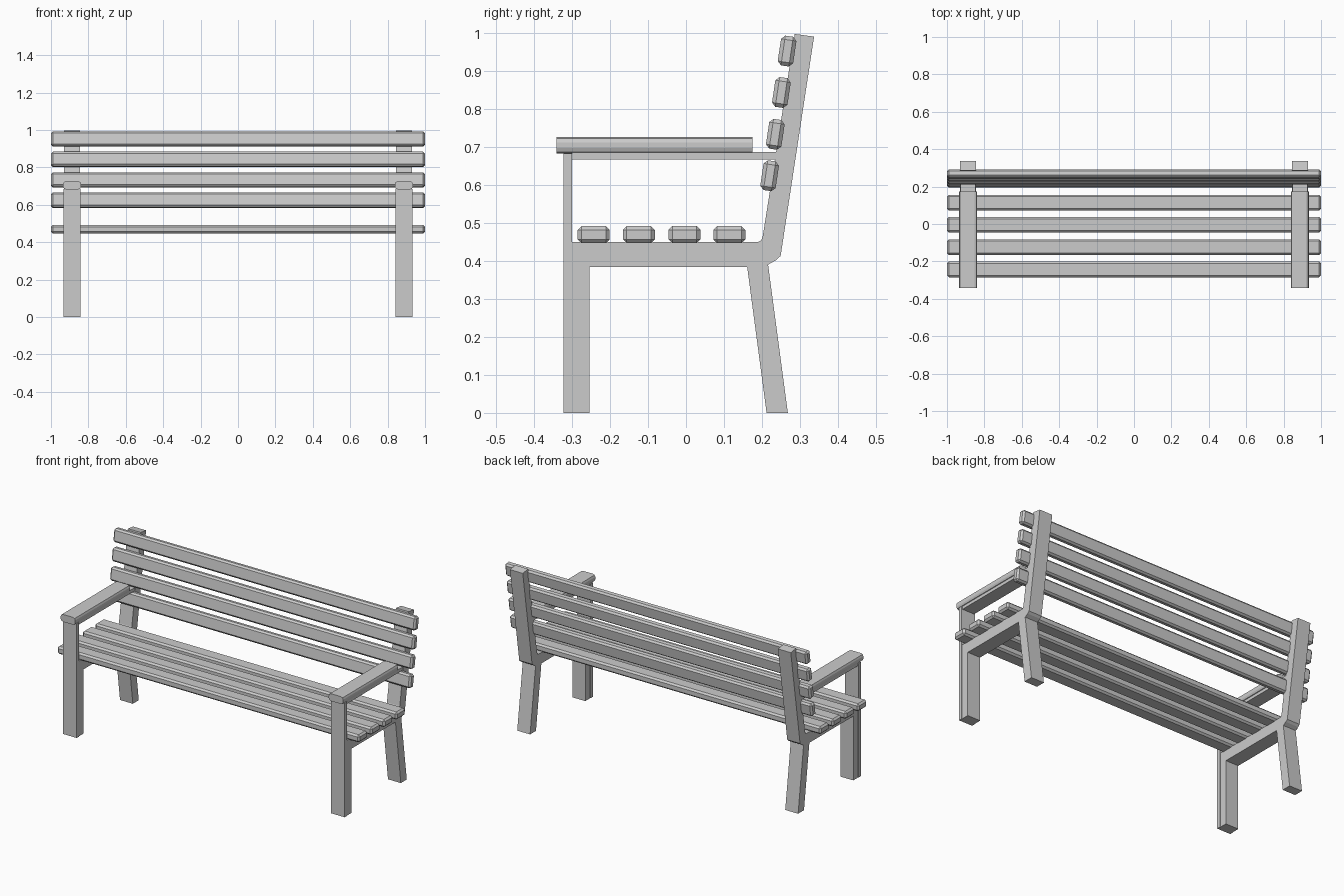
import bpy, bmesh
from math import radians
from mathutils import Matrix, Vector

if "Cube" in bpy.data.objects:
    bpy.data.objects.remove(bpy.data.objects["Cube"])


def finish(name, bm):
    bmesh.ops.recalc_face_normals(bm, faces=bm.faces)
    mesh = bpy.data.meshes.new(name)
    bm.to_mesh(mesh)
    bm.free()
    obj = bpy.data.objects.new(name, mesh)
    bpy.context.collection.objects.link(obj)
    return obj


def box(name, center, size, tilt=0.0, bevel=0.0, segments=1, along_y_only=False):
    bm = bmesh.new()
    bmesh.ops.create_cube(bm, size=1)
    bmesh.ops.scale(bm, vec=size, verts=bm.verts)
    if bevel:
        edges = [e for e in bm.edges if not along_y_only
                 or abs(e.verts[0].co.y - e.verts[1].co.y) > 0.01]
        bmesh.ops.bevel(bm, geom=edges, offset=bevel, offset_type='OFFSET',
                        segments=segments, profile=0.5, affect='EDGES')
    bm.transform(Matrix.Translation(center) @ Matrix.Rotation(tilt, 4, 'X'))
    return finish(name, bm)


def side_profile(name, points, x, width):
    bm = bmesh.new()
    face = bm.faces.new([bm.verts.new((x - width / 2, y, z)) for y, z in points])
    ext = bmesh.ops.extrude_face_region(bm, geom=[face])
    verts = [g for g in ext['geom'] if isinstance(g, bmesh.types.BMVert)]
    bmesh.ops.translate(bm, vec=Vector((width, 0, 0)), verts=verts)
    return finish(name, bm)


# Side frame outline: front leg, seat rail, back post and splayed rear leg
FRAME = [(-0.30, 0), (-0.254, 0), (-0.254, 0.384), (0.161, 0.384),
         (0.212, 0), (0.268, 0), (0.216, 0.39), (0.237, 0.402), (0.249, 0.413),
         (0.337, 0.990), (0.286, 0.997), (0.202, 0.465), (0.198, 0.454),
         (0.190, 0.45), (-0.30, 0.45)]

for side, x in (("left", -0.887), ("right", 0.887)):
    side_profile(side + "_frame", FRAME, x, 0.085)
    # Front post rising to the armrest
    box(side + "_front_post", (x, -0.311, 0.3415), (0.09, 0.022, 0.683))
    # Rail under the armrest, ending on the sloped back post
    side_profile(side + "_arm_rail",
                 [(-0.30, 0.667), (0.238, 0.667), (0.241, 0.686), (-0.30, 0.686)],
                 x, 0.08)
    # Armrest board
    box(side + "_armrest", (x, -0.083, 0.704), (0.096, 0.516, 0.044),
        bevel=0.015, segments=2, along_y_only=True)

# Seat slats
for i, y in enumerate((-0.243, -0.124, -0.004, 0.114)):
    box(f"seat_slat_{i + 1}", (0, y, 0.469), (2.0, 0.084, 0.045), bevel=0.01)

# Backrest slats, leaning with the posts
for i, (y, z) in enumerate(((0.220, 0.624), (0.235, 0.733),
                            (0.251, 0.843), (0.266, 0.952))):
    box(f"back_slat_{i + 1}", (0, y, z), (2.0, 0.041, 0.079),
        tilt=radians(-8.5), bevel=0.01)
